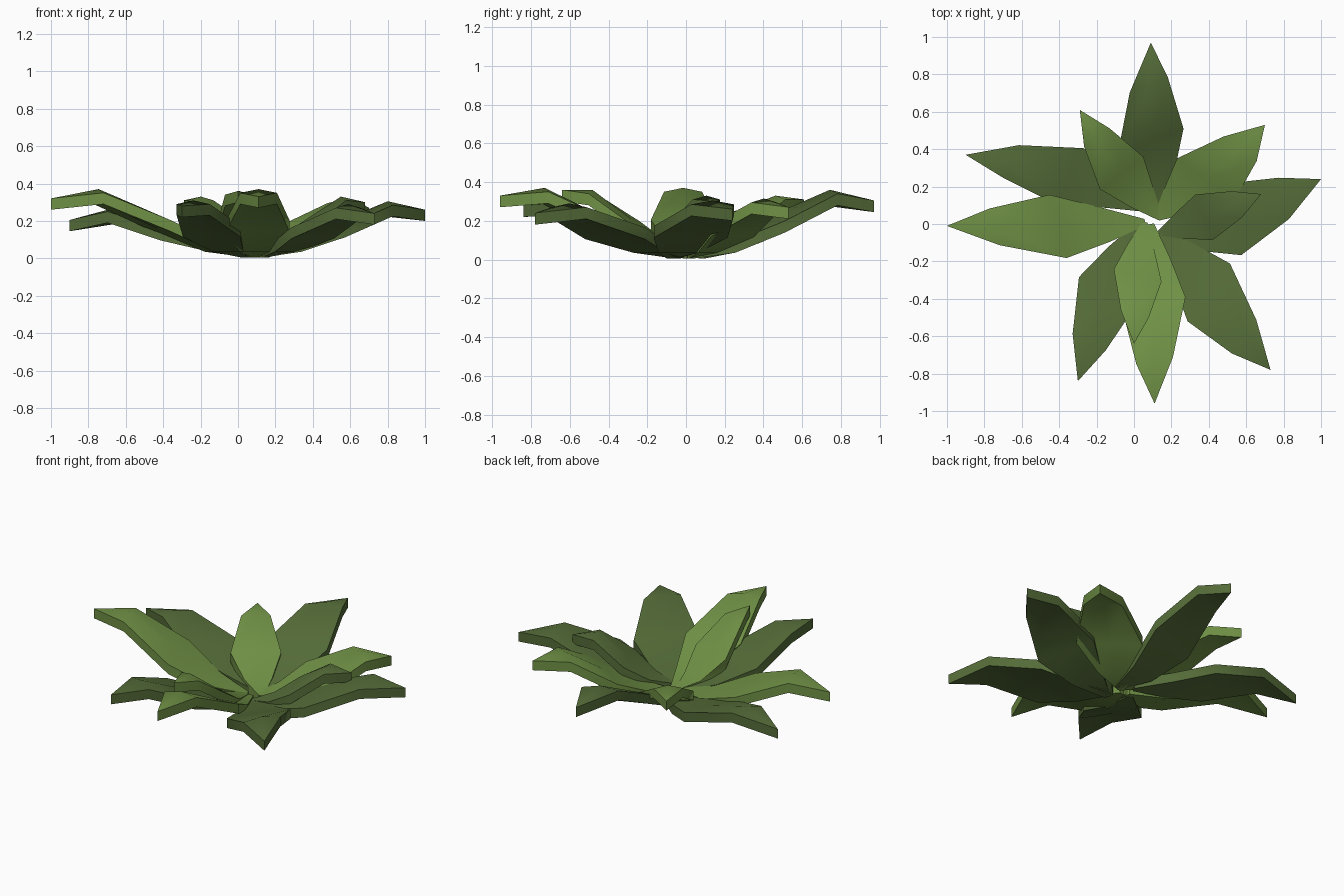
import bpy, math
from mathutils import Vector

if "Cube" in bpy.data.objects:
    bpy.data.objects.remove(bpy.data.objects["Cube"])


def green(name, rgb):
    m = bpy.data.materials.new(name)
    m.diffuse_color = (*rgb, 1)
    m.use_nodes = True
    m.node_tree.nodes["Principled BSDF"].inputs["Base Color"].default_value = m.diffuse_color
    return m


LIGHT = green("light_green", (0.16, 0.28, 0.06))
DARK = green("dark_green", (0.09, 0.15, 0.04))

THICK = 0.06
# position along the leaf, share of full width, share of sideways bend, ridge height
STATIONS = [(0, 0.10, 0, 0), (0.2, 0.54, 0.9, 0), (0.44, 1.0, 1.4, 0.005), (0.76, 0.58, 1, 0.02)]

# base x, y, tip x, y, width, shoulder height, tip height, bend, skew, material
LEAVES = [
    (0.15, 0.03, 0.09, 0.97, 0.36, 0.36, 0.305, 0.025, -0.08, DARK),
    (0.14, 0.03, -0.29, 0.61, 0.29, 0.33, 0.31, 0.015, 0.0, LIGHT),
    (0.07, 0.08, -0.90, 0.37, 0.33, 0.27, 0.205, -0.035, 0.035, DARK),
    (0.06, 0.01, -1.00, -0.01, 0.34, 0.37, 0.32, 0.01, -0.06, LIGHT),
    (0.03, 0.00, -0.30, -0.84, 0.34, 0.31, 0.28, -0.02, 0.02, DARK),
    (0.09, 0.00, 0.11, -0.96, 0.34, 0.37, 0.33, 0.005, -0.04, LIGHT),
    (0.06, 0.01, 0.00, -0.64, 0.26, 0.36, 0.36, -0.01, 0.03, LIGHT),
    (0.14, -0.04, 0.73, -0.78, 0.37, 0.29, 0.24, 0.0, -0.07, DARK),
    (0.13, -0.08, 1.00, 0.24, 0.39, 0.305, 0.26, -0.028, 0.03, DARK),
    (0.13, -0.05, 0.68, 0.16, 0.26, 0.33, 0.30, -0.005, 0.0, DARK),
    (0.12, 0.03, 0.70, 0.53, 0.37, 0.315, 0.27, -0.01, -0.06, LIGHT),
]


def leaf(name, bx, by, tx, ty, width, shoulder, tip_z, bend, skew, mat):
    base, tip = Vector((bx, by, 0)), Vector((tx, ty, 0))
    axis = tip - base
    along = axis.normalized()
    side = Vector((-along.y, along.x, 0))
    heights = [0.065, 0.095, 0.06 + (shoulder - 0.06) * 0.48, shoulder]
    # rows of left, centre, right; the centre rises to a soft ridge
    top = []
    for (t, w, b, ridge), z in zip(STATIONS, heights):
        for s in (1, 0, -1):
            p = base + axis * t + side * (s * w * width / 2 + b * bend)
            p += along * (s * skew / 2 * w / 0.7)
            p.z = z - ridge * abs(s)
            top.append(p)
    top.append(Vector((tx, ty, tip_z)))
    n = len(top)
    verts = top + [p - Vector((0, 0, THICK)) for p in top]
    faces = []
    for r in range(0, n - 4, 3):
        for k in (r, r + 1):
            faces.append((k, k + 3, k + 4, k + 1))
    faces += [(n - 4, n - 1, n - 3), (n - 3, n - 1, n - 2)]
    faces += [tuple(i + n for i in reversed(f)) for f in faces]
    # rim around the outline
    loop = list(range(0, n - 1, 3)) + [n - 1] + list(range(n - 2, 0, -3)) + [1]
    for a, b in zip(loop, loop[1:] + loop[:1]):
        faces.append((b, a, a + n, b + n))
    me = bpy.data.meshes.new(name)
    me.from_pydata([tuple(v) for v in verts], [], faces)
    me.materials.append(mat)
    ob = bpy.data.objects.new(name, me)
    bpy.context.collection.objects.link(ob)
    bpy.ops.object.select_all(action='DESELECT')
    ob.select_set(True)
    bpy.context.view_layer.objects.active = ob
    # consistent outward normals, soft blade with a crisp rim
    bpy.ops.object.mode_set(mode='EDIT')
    bpy.ops.mesh.select_all(action='SELECT')
    bpy.ops.mesh.normals_make_consistent(inside=False)
    bpy.ops.object.mode_set(mode='OBJECT')
    bpy.ops.object.shade_smooth_by_angle(angle=math.radians(50))


for i, row in enumerate(LEAVES, 1):
    leaf(f"leaf_{i:02d}", *row)
